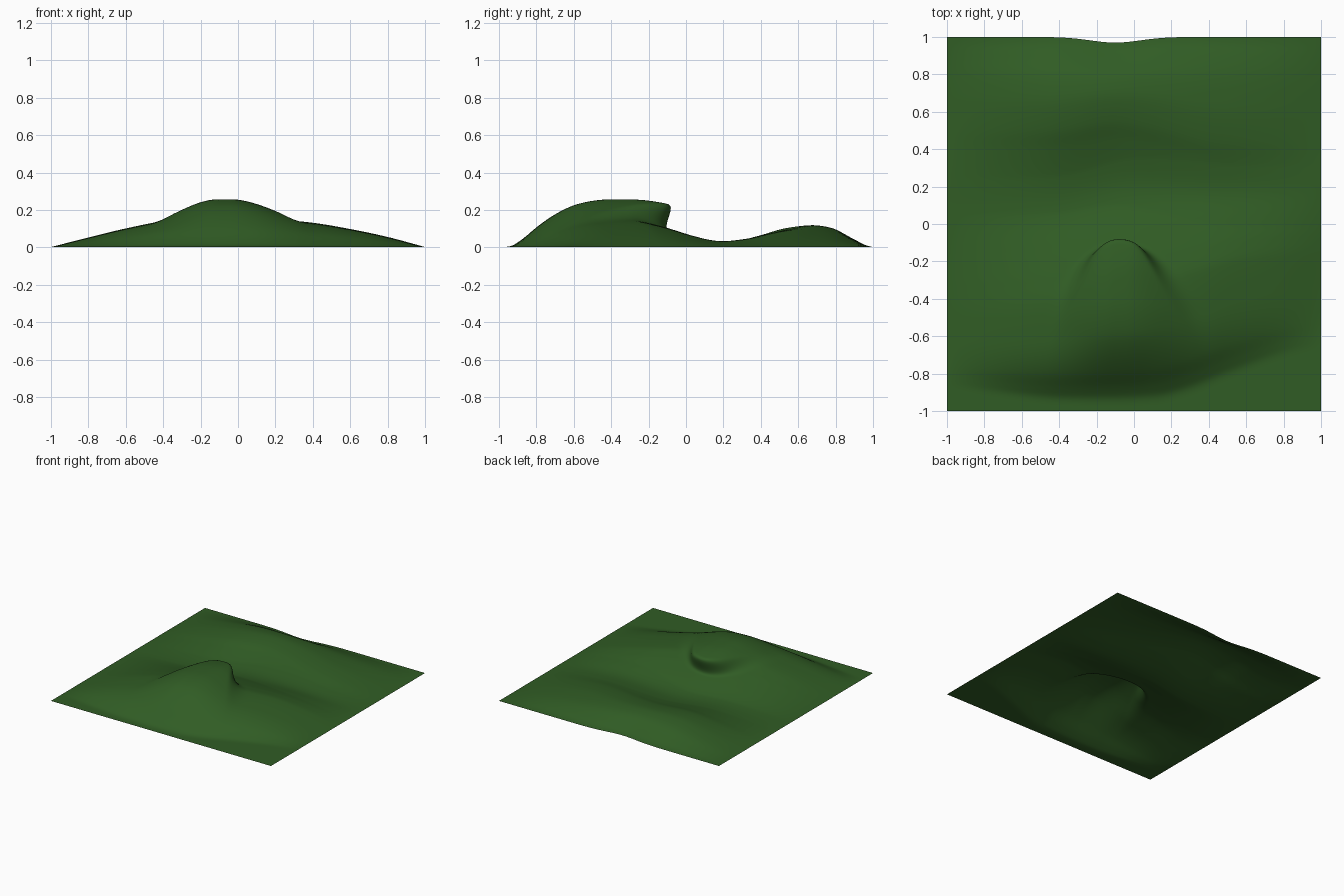
import bpy, bmesh, math

if "Cube" in bpy.data.objects:
    bpy.data.objects.remove(bpy.data.objects["Cube"])


def step(a, b, v):
    t = max(0.0, min(1.0, (v - a) / (b - a)))
    return t * t * (3 - 2 * t)


def curve(pts, v):
    """Smooth interpolation through (position, value) points."""
    if v <= pts[0][0]:
        return pts[0][1]
    if v >= pts[-1][0]:
        return pts[-1][1]
    i = max(k for k in range(len(pts) - 1) if pts[k][0] <= v)

    def slope(k):
        a, b = pts[max(k - 1, 0)], pts[min(k + 1, len(pts) - 1)]
        return (b[1] - a[1]) / (b[0] - a[0])
    (x0, y0), (x1, y1) = pts[i], pts[i + 1]
    h = x1 - x0
    t = (v - x0) / h
    return ((2*t**3 - 3*t**2 + 1) * y0 + (t**3 - 2*t**2 + t) * h * slope(i)
            + (3*t**2 - 2*t**3) * y1 + (t**3 - t**2) * h * slope(i + 1))


# Front ridge: height, crest line, front foot and back foot along x
RIDGE_H = [(-1, 0), (-.8, .05), (-.6, .098), (-.4, .135), (-.1, .152), (.2, .145),
           (.4, .128), (.6, .095), (.8, .053), (1, 0)]
CREST = [(-1, -.48), (-.7, -.46), (-.4, -.42), (0, -.35), (.3, -.27), (.55, -.2), (1, -.15)]
FOOT = [(-1, -.88), (-.75, -.92), (-.4, -.96), (.1, -.96), (.3, -.91), (.5, -.83), (.8, -.72), (1, -.68)]
TAIL = [(-1, .1), (-.4, .12), (0, .21), (.6, .21), (1, .22)]
SECTION = [(-1.08, 0), (-.95, .03), (-.86, .22), (-.7, .62), (-.54, .86), (-.36, .97), (0, 1),
           (.25, .83), (.42, .66), (.58, .48), (.83, .19), (1, .07), (1.25, 0)]
# Back ridge: height along x and cross-section along y
BACK_H = [(-1, 0), (-.8, .04), (-.6, .075), (-.4, .108), (-.15, .115), (.15, .1),
          (.4, .08), (.7, .045), (1, 0)]
BACK_SEC = [(.05, 0), (.15, .1), (.22, .2), (.3, .36), (.4, .6), (.5, .86), (.62, 1), (.7, .98),
            (.8, .8), (.9, .38), (.96, .1), (1, 0)]


def surface(x, y):
    c = curve(CREST, x)
    t = (y - c) / ((c - curve(FOOT, x)) if y < c else (curve(TAIL, x) - c))
    z = curve(RIDGE_H, x) * curve(SECTION, t)
    # the foot of the back ridge bows away from the knoll
    bow = .06 * step(.1, .5, x) - .05 * math.exp(-((x + .1) / .22) ** 2)
    z += curve(BACK_H, x) * curve(BACK_SEC, y + bow * step(.9, .55, y))
    # knoll with its back lip pushed outwards into an overhang
    dx = (x + .08) / (.5 if x > -.08 else .42)
    back = -.09 - .35 * dx * dx
    soft = .14 + .3 * dx * dx
    s = step(1, .08, abs(dx)) * step(-.92, -.45, y) * step(back, back - soft, y)
    z += .101 * s
    lip = s * step(-.62, -.2, y) * step(.34, .1, abs(x + .1))
    # back border is pulled in around the middle
    dent = .03 * math.exp(-((x + .1) / .19) ** 2) * step(.75, 1, y)
    return x, y + .135 * lip - dent, max(z, 0) + .002


# Terrain sheet
N = 140
bm = bmesh.new()
bmesh.ops.create_grid(bm, x_segments=N, y_segments=N, size=1)
for v in bm.verts:
    v.co = surface(v.co.x, v.co.y)
for f in bm.faces:
    f.smooth = True
mesh = bpy.data.meshes.new("grassy_hill")
bm.to_mesh(mesh)
bm.free()
hill = bpy.data.objects.new("grassy_hill", mesh)
bpy.context.collection.objects.link(hill)

grass = bpy.data.materials.new("grass_green")
grass.diffuse_color = (.03, .108, .018, 1)
grass.use_nodes = True
grass.node_tree.nodes["Principled BSDF"].inputs["Base Color"].default_value = grass.diffuse_color
mesh.materials.append(grass)
